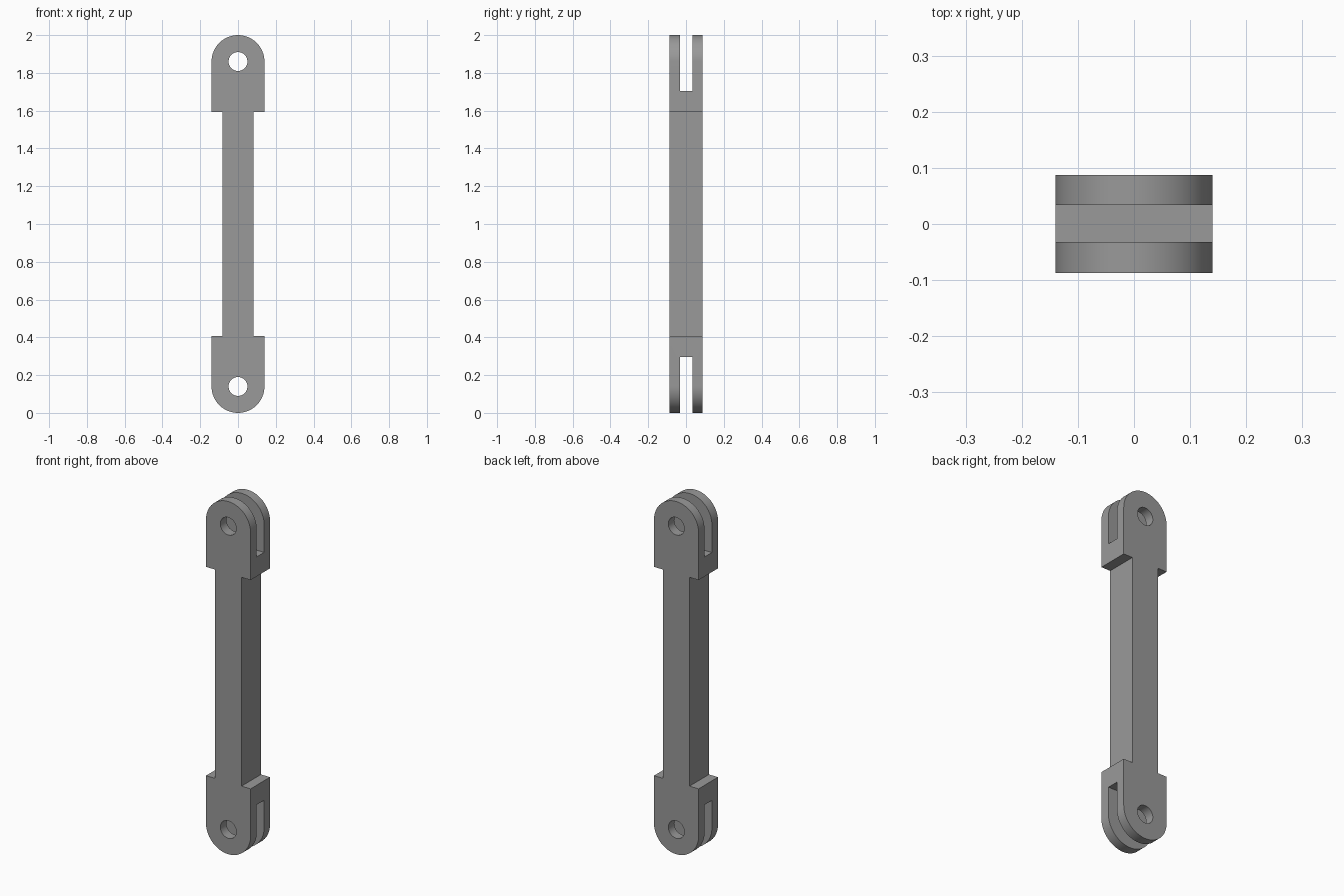
import bpy, bmesh, math

if "Cube" in bpy.data.objects:
    bpy.data.objects.remove(bpy.data.objects["Cube"])

R = 0.14          # lug radius and half width
PIN = 0.86        # pin hole distance from the middle
SHOULDER = 0.592  # where the lug meets the bar
BAR = 0.083       # bar half width
DEPTH = 0.087     # half thickness
HOLE = 0.05

grey = bpy.data.materials.new("steel grey")
grey.diffuse_color = (0.32, 0.32, 0.32, 1)
grey.use_nodes = True
grey.node_tree.nodes["Principled BSDF"].inputs["Base Color"].default_value = grey.diffuse_color


def prism(name, points, y0, y1):
    """Extrude an x-z outline along y."""
    bm = bmesh.new()
    face = bm.faces.new([bm.verts.new((x, y0, z)) for x, z in points])
    ext = bmesh.ops.extrude_face_region(bm, geom=[face])
    verts = [v for v in ext["geom"] if isinstance(v, bmesh.types.BMVert)]
    bmesh.ops.translate(bm, verts=verts, vec=(0, y1 - y0, 0))
    bmesh.ops.recalc_face_normals(bm, faces=bm.faces)
    mesh = bpy.data.meshes.new(name)
    bm.to_mesh(mesh)
    bm.free()
    mesh.materials.append(grey)
    obj = bpy.data.objects.new(name, mesh)
    bpy.context.collection.objects.link(obj)
    return obj


def arc(radius, cz, start, end, n):
    return [(radius * math.cos(start + (end - start) * i / n),
             cz + radius * math.sin(start + (end - start) * i / n)) for i in range(n + 1)]


# link outline: top half, then the same half turned by 180 degrees
half = [(BAR, SHOULDER), (R, SHOULDER)] + arc(R, PIN, 0, math.pi, 40)
half += [(-R, SHOULDER), (-BAR, SHOULDER)]
outline = [(x, 1 + z) for x, z in half] + [(-x, 1 - z) for x, z in half]
link = prism("connecting_link", outline, -DEPTH, DEPTH)

# clevis slots and pin holes at both ends
cutters = []
for s in (1, -1):
    ends = (1 + s * 0.703, 1 + s * 1.1)
    slot = [(-0.3, ends[0]), (0.3, ends[0]), (0.3, ends[1]), (-0.3, ends[1])]
    cutters.append(prism("slot_cutter", slot, -0.032, 0.034))
    hole = arc(HOLE, 1 + s * PIN, 0, math.tau, 40)[:-1]
    cutters.append(prism("pin_hole_cutter", hole, -0.2, 0.2))

bpy.context.view_layer.objects.active = link
for cutter in cutters:
    cutter.hide_render = True
    mod = link.modifiers.new("cut", "BOOLEAN")
    mod.operation = "DIFFERENCE"
    mod.solver = "EXACT"
    mod.object = cutter
    bpy.ops.object.modifier_apply(modifier=mod.name)
    bpy.data.objects.remove(cutter)

# smooth round ends, sharp edges
bpy.ops.object.select_all(action="DESELECT")
link.select_set(True)
bpy.ops.object.shade_smooth_by_angle(angle=math.radians(30))
